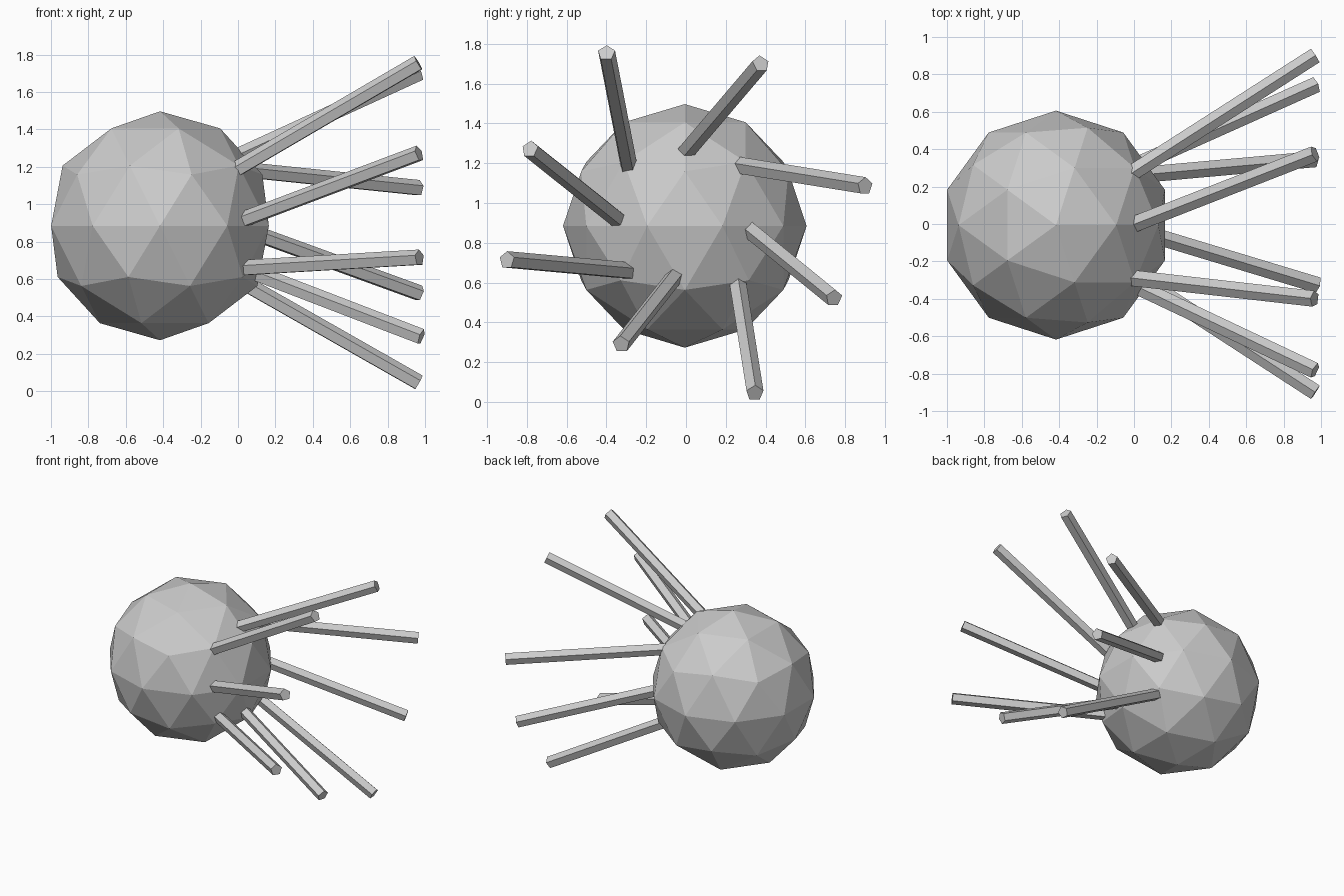
import bpy
from mathutils import Vector

if "Cube" in bpy.data.objects:
    bpy.data.objects.remove(bpy.data.objects["Cube"])

CENTRE = Vector((-0.417, -0.006, 0.885))

# Faceted ball
bpy.ops.mesh.primitive_ico_sphere_add(subdivisions=2, radius=0.612, location=CENTRE)
bpy.context.object.name = "ball"


def rod(name, start, tip, radius=0.045, sink=0.06):
    """Five-sided rod whose root is sunk into the ball."""
    start, tip = Vector(start), Vector(tip)
    direction = (tip - start).normalized()
    start -= direction * sink
    bpy.ops.mesh.primitive_cylinder_add(
        vertices=5, radius=radius, depth=(tip - start).length,
        location=(start + tip) / 2,
        rotation=direction.to_track_quat('Z', 'Y').to_euler())
    bpy.context.object.name = name


# Rods fanning out from the right side: (point on ball, tip)
rods = [
    ((0.00, -0.290, 1.190), (0.965, -0.400, 1.754)),
    ((0.03, 0.010, 1.270), (0.968, 0.376, 1.700)),
    ((0.00, 0.280, 1.185), (0.968, 0.900, 1.085)),
    ((0.06, 0.336, 0.854), (0.972, 0.744, 0.522)),
    ((0.01, 0.260, 0.588), (0.965, 0.346, 0.045)),
    ((0.10, -0.060, 0.628), (0.980, -0.326, 0.290)),
    ((0.04, -0.296, 0.658), (0.970, -0.900, 0.713)),
    ((0.05, -0.350, 0.925), (0.968, -0.784, 1.271)),
]
for i, (start, tip) in enumerate(rods, 1):
    rod(f"rod_{i}", start, tip)
